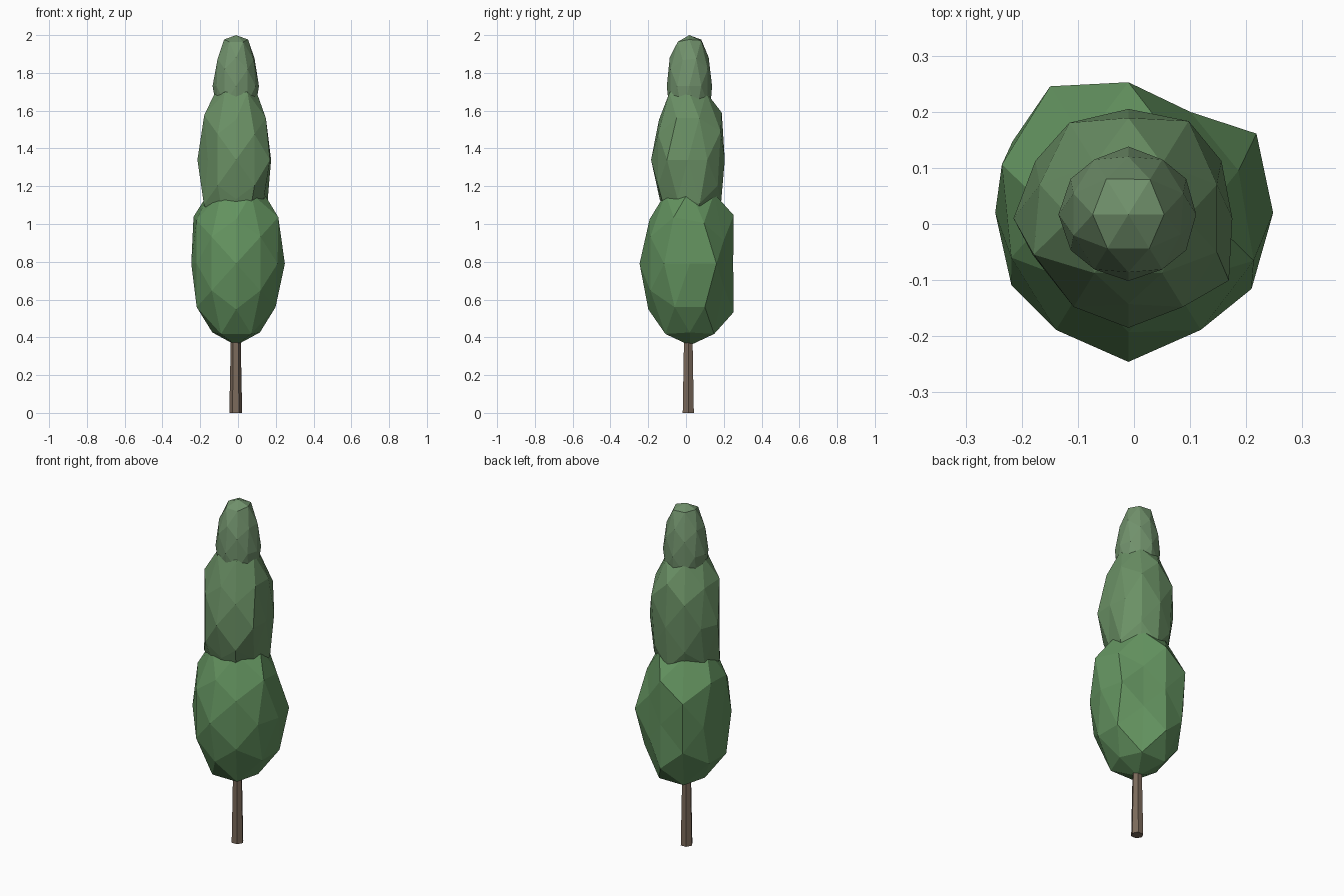
import bpy, bmesh
from mathutils import Vector

if "Cube" in bpy.data.objects:
    bpy.data.objects.remove(bpy.data.objects["Cube"])

PHI = (1 + 5 ** 0.5) / 2


def material(name, rgb):
    m = bpy.data.materials.new(name)
    m.diffuse_color = (*rgb, 1)
    m.use_nodes = True
    m.node_tree.nodes["Principled BSDF"].inputs["Base Color"].default_value = m.diffuse_color
    return m


def finish(name, bm, mat):
    bmesh.ops.recalc_face_normals(bm, faces=bm.faces)
    me = bpy.data.meshes.new(name)
    bm.to_mesh(me)
    bm.free()
    me.materials.append(mat)
    ob = bpy.data.objects.new(name, me)
    bpy.context.collection.objects.link(ob)


def sphere_points():
    """Icosahedron corners plus edge midpoints, two-fold axis up."""
    base = []
    for a in (-1, 1):
        for b in (-PHI, PHI):
            base += [Vector((a, 0, b)), Vector((b, a, 0)), Vector((0, b, a))]
    pts = [p.normalized() for p in base]
    for i, p in enumerate(base):
        for q in base[i + 1:]:
            if (p - q).length < 2.1:
                pts.append((p + q).normalized())
    return pts


def foliage(name, centre, r, rz, mat, bumps):
    """Faceted ellipsoid; bumps push single corners in or out."""
    bm = bmesh.new()
    for p in sphere_points():
        bm.verts.new(p)
    bmesh.ops.convex_hull(bm, input=bm.verts)
    for v in bm.verts:
        f = 1.0
        for x, y, z, k in bumps:
            if (v.co - Vector((x, y, z)).normalized()).length < 0.1:
                f = k
        v.co = Vector(centre) + Vector((v.co.x * r, v.co.y * r, v.co.z * rz)) * f
    finish(name, bm, mat)


# trunk: tapered hexagonal post running up into the foliage
bm = bmesh.new()
bmesh.ops.create_cone(bm, cap_ends=True, segments=6, radius1=0.034, radius2=0.022, depth=0.6)
xs = max(v.co.x for v in bm.verts)
ys = max(v.co.y for v in bm.verts)
for v in bm.verts:
    x, y, z = v.co
    if ys > xs:
        x, y = y, -x
    v.co = (x - 0.012, y + 0.012, z + 0.3)
finish("trunk", bm, material("bark", (0.20, 0.145, 0.105)))

# foliage: three stacked clumps
foliage("lower_foliage", (-0.01, 0.02, 0.79), 0.258, 0.46,
        material("leaf_low", (0.125, 0.29, 0.115)),
        [(0, 0, -1, 0.94), (0, 0, 1, 0.94), (-1, 0, 0, 0.92), (0, -1, 0, 1.03),
         (0, 1, 0, 0.89), (0, .851, .526, 1.06), (0, .851, -.526, 1.06),
         (.851, .526, 0, 1.04), (.5, .809, .309, 0.86), (.5, .809, -.309, 0.86),
         (-.5, .809, .309, 1.08), (-.809, .309, .5, 1.08), (-.851, .526, 0, 0.94),
         (-.851, -.526, 0, 0.95), (.526, 0, -.851, 0.93), (-.526, 0, -.851, 0.93),
         (0, -.851, .526, 0.97), (.809, .309, .5, 0.94), (.809, -.309, .5, 1.07)])
foliage("middle_foliage", (-0.01, 0.01, 1.34), 0.195, 0.44,
        material("leaf_mid", (0.145, 0.28, 0.13)),
        [(-1, 0, 0, 1.05), (1, 0, 0, 0.95), (.5, .809, .309, 1.1),
         (0, .851, .526, 1.08), (-.5, .809, .309, 1.08), (.851, -.526, 0, 1.08),
         (-.851, -.526, 0, 0.9), (-.809, -.309, .5, 1.07), (-.809, -.309, -.5, 1.08),
         (.809, -.309, -.5, 0.93), (0, -.851, .526, 0.92), (0, -.851, -.526, 0.9),
         (.809, .309, -.5, 1.05), (0, .851, -.526, 1.05)])
foliage("top_foliage", (-0.01, 0.017, 1.73), 0.121, 0.29,
        material("leaf_top", (0.165, 0.285, 0.15)),
        [(0, 0, 1, 0.93), (-1, 0, 0, 1.03), (0, -1, 0, 0.98),
         (-.309, .5, .809, 1.05), (.309, .5, .809, 1.03), (.526, 0, .851, 1.0),
         (.809, -.309, .5, 0.95), (0, .851, -.526, 1.05)])
